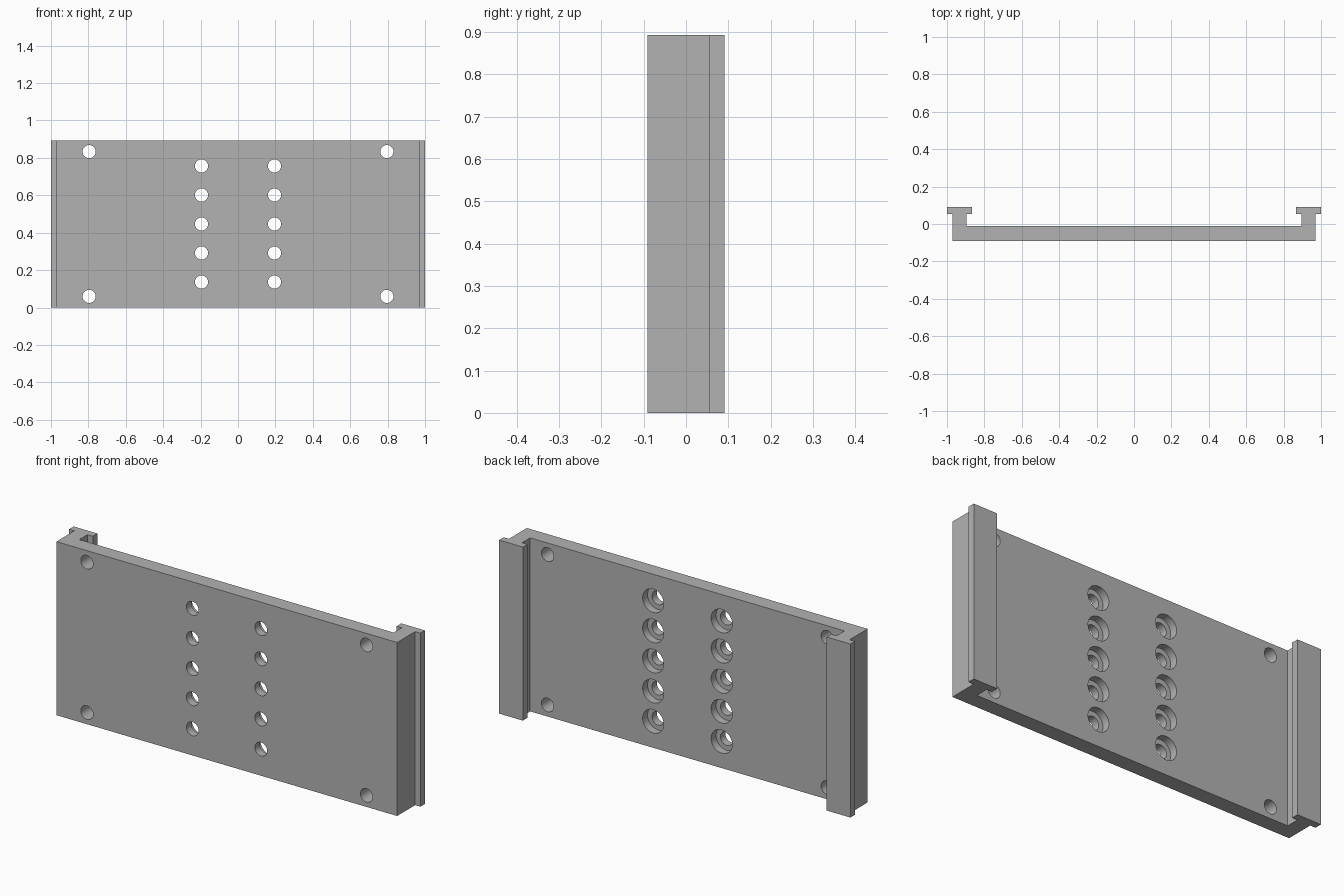
import bpy
import bmesh
import math

cube = bpy.data.objects.get("Cube")
if cube:
    bpy.data.objects.remove(cube, do_unlink=True)

HEIGHT = 0.893
MID = HEIGHT / 2
FRONT, PLATE_BACK, LIP, BACK = -0.0915, -0.0115, 0.0545, 0.0915
HOLE_R, BORE_R, BORE_FLOOR = 0.035, 0.06, -0.0515

grey = bpy.data.materials.new("grey")
grey.use_nodes = True
grey.diffuse_color = (0.45, 0.45, 0.45, 1)
grey.node_tree.nodes["Principled BSDF"].inputs["Base Color"].default_value = (0.45, 0.45, 0.45, 1)


def make_object(name, bm):
    bmesh.ops.recalc_face_normals(bm, faces=bm.faces)
    mesh = bpy.data.meshes.new(name)
    bm.to_mesh(mesh)
    bm.free()
    mesh.materials.append(grey)
    obj = bpy.data.objects.new(name, mesh)
    bpy.context.collection.objects.link(obj)
    return obj


def add_round_cutter(bm, x, z, steps, sides=48):
    """Closed turned solid along y; steps are (y, radius) pairs."""
    rings = []
    for y, r in steps:
        angles = [2 * math.pi * i / sides for i in range(sides)]
        rings.append([bm.verts.new((x + r * math.cos(a), y, z + r * math.sin(a))) for a in angles])
    for a, b in zip(rings, rings[1:]):
        for i in range(sides):
            j = (i + 1) % sides
            bm.faces.new((a[i], a[j], b[j], b[i]))
    bm.faces.new(rings[0])
    bm.faces.new(rings[-1])


# Plate with a T-shaped rail at each end, extruded from one mirrored profile
half = [(0.97, FRONT), (0.97, LIP), (1.0, LIP), (1.0, BACK), (0.865, BACK),
        (0.865, LIP), (0.895, LIP), (0.895, PLATE_BACK)]
profile = half + [(-x, y) for x, y in reversed(half)]
bm = bmesh.new()
base = bm.faces.new([bm.verts.new((x, y, 0)) for x, y in profile])
top = bmesh.ops.extrude_face_region(bm, geom=[base])["geom"]
bmesh.ops.translate(bm, vec=(0, 0, HEIGHT), verts=[v for v in top if isinstance(v, bmesh.types.BMVert)])
plate = make_object("mounting_plate", bm)

# Hole cutters: plain corner holes and two columns counterbored from the back
bm = bmesh.new()
for side in (-1, 1):
    for dz in (-0.387, 0.387):
        add_round_cutter(bm, side * 0.796, MID + dz, [(-0.2, HOLE_R), (0.03, HOLE_R)])
    for k in range(-2, 3):
        add_round_cutter(bm, side * 0.195, MID + k * 0.155,
                         [(-0.2, HOLE_R), (BORE_FLOOR, HOLE_R), (BORE_FLOOR, BORE_R), (0.03, BORE_R)])
cutter = make_object("hole_cutter", bm)
cutter.hide_render = True

# Cut the holes, then discard the cutter
cut = plate.modifiers.new("holes", "BOOLEAN")
cut.operation = "DIFFERENCE"
cut.solver = "EXACT"
cut.object = cutter
bpy.ops.object.select_all(action="DESELECT")
plate.select_set(True)
bpy.context.view_layer.objects.active = plate
bpy.ops.object.modifier_apply(modifier=cut.name)
bpy.data.objects.remove(cutter, do_unlink=True)
bpy.ops.object.shade_smooth_by_angle(angle=math.radians(30))
